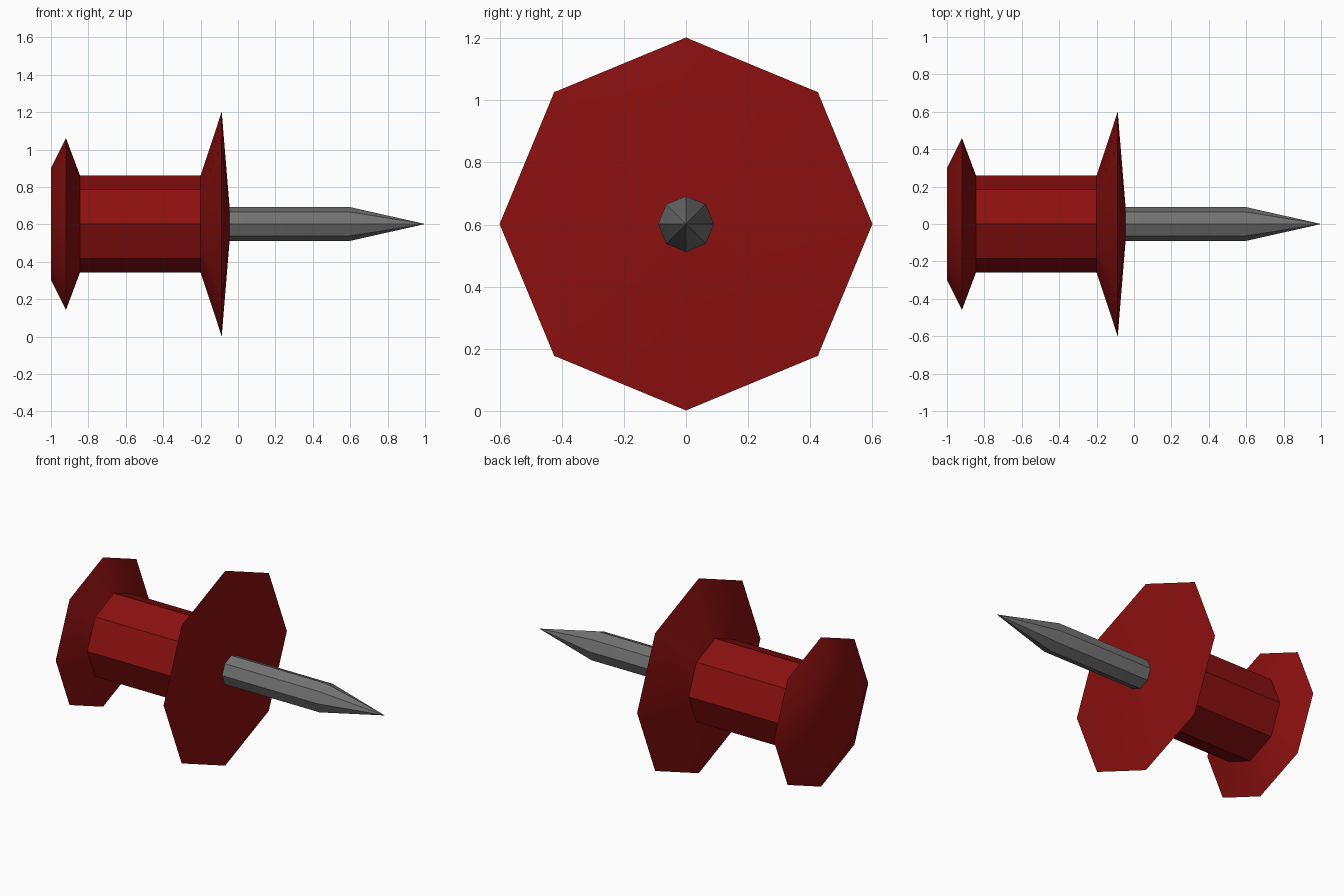
import bpy, bmesh
from math import pi, sin, cos, radians

SIDES = 8
AXIS_Z = 0.602

cube = bpy.data.objects.get("Cube")
if cube:
    bpy.data.objects.remove(cube, do_unlink=True)


def make_material(name, color, roughness, metallic=0.0):
    mat = bpy.data.materials.new(name)
    mat.use_nodes = True
    mat.diffuse_color = color
    bsdf = mat.node_tree.nodes["Principled BSDF"]
    bsdf.inputs["Base Color"].default_value = color
    bsdf.inputs["Roughness"].default_value = roughness
    bsdf.inputs["Metallic"].default_value = metallic
    return mat


def lathe_x(name, profile, mat):
    """Turn (x, radius) points around the x axis; radius 0 makes a tip."""
    bm = bmesh.new()
    rings = []
    for x, r in profile:
        angles = [2 * pi * i / SIDES for i in range(SIDES if r else 1)]
        rings.append([bm.verts.new((x, r * cos(a), r * sin(a))) for a in angles])
    for a, b in zip(rings, rings[1:]):
        for i in range(SIDES):
            j = (i + 1) % SIDES
            if len(b) == 1:
                bm.faces.new((a[i], a[j], b[0]))
            else:
                bm.faces.new((a[i], a[j], b[j], b[i]))
    # Close the flat ends
    for ring in (rings[0], rings[-1]):
        if len(ring) > 1:
            bm.faces.new(ring)
    bmesh.ops.recalc_face_normals(bm, faces=bm.faces)
    mesh = bpy.data.meshes.new(name)
    bm.to_mesh(mesh)
    bm.free()
    mesh.materials.append(mat)
    obj = bpy.data.objects.new(name, mesh)
    obj.location.z = AXIS_Z
    bpy.context.collection.objects.link(obj)
    # Soft shading over shallow slopes, crisp octagonal edges
    bpy.ops.object.select_all(action="DESELECT")
    obj.select_set(True)
    bpy.context.view_layer.objects.active = obj
    bpy.ops.object.shade_smooth_by_angle(angle=radians(30))
    return obj


red = make_material("red plastic", (0.26, 0.005, 0.005, 1), 0.4)
steel = make_material("grey steel", (0.17, 0.17, 0.17, 1), 0.4)

# Handle: bevelled cap, straight grip and wide flange in one turned piece
lathe_x("handle", [(-1.0, 0.30), (-0.92, 0.46), (-0.845, 0.26),
                   (-0.20, 0.26), (-0.087, 0.60), (-0.045, 0.09)], red)

# Needle: straight shaft ending in a point
lathe_x("needle", [(-0.06, 0.09), (0.60, 0.09), (1.0, 0)], steel)
